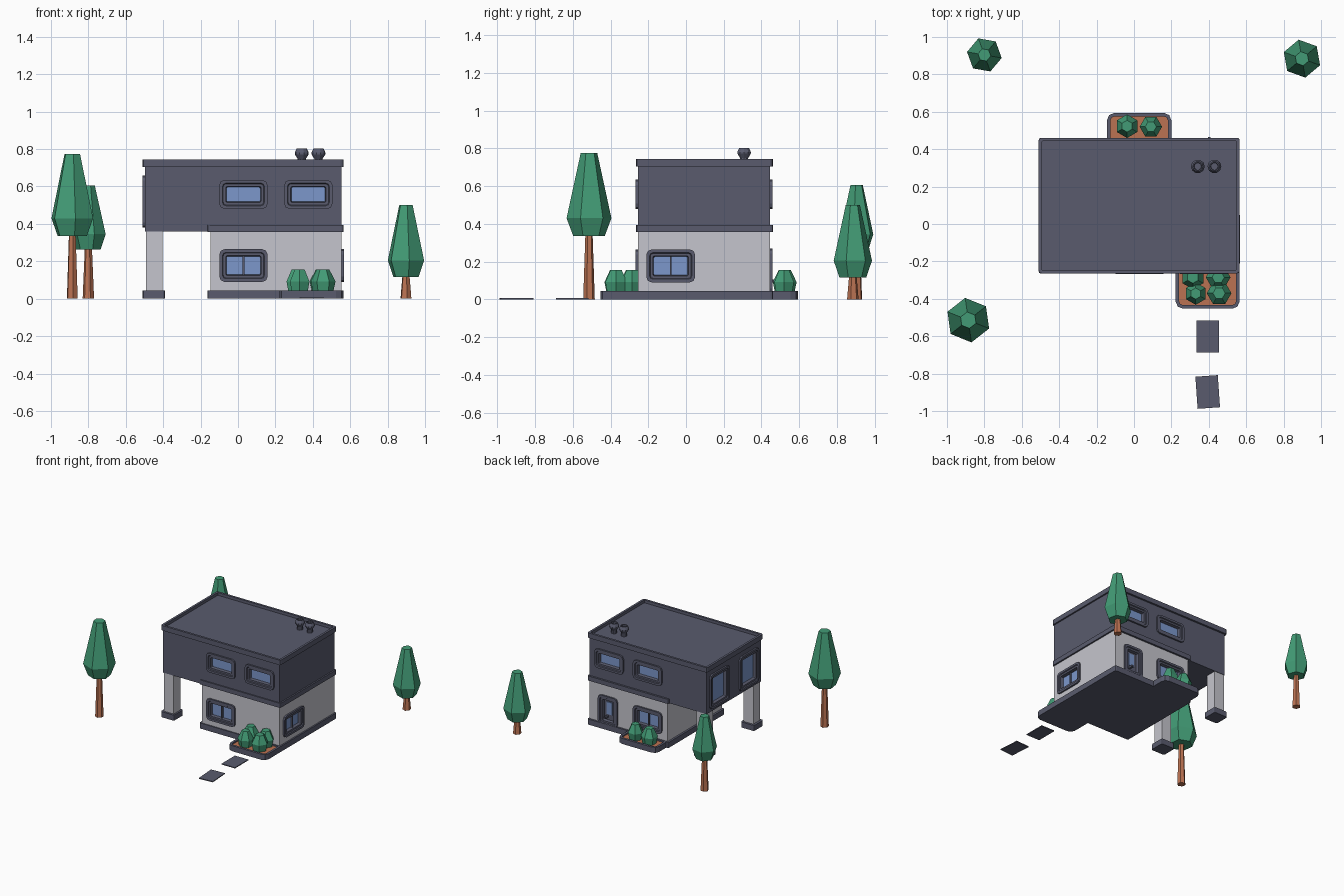
import bpy, bmesh, math
from mathutils import Vector

if "Cube" in bpy.data.objects:
    bpy.data.objects.remove(bpy.data.objects["Cube"])


def material(name, rgb):
    m = bpy.data.materials.new(name)
    m.diffuse_color = (*rgb, 1)
    m.use_nodes = True
    m.node_tree.nodes["Principled BSDF"].inputs["Base Color"].default_value = m.diffuse_color
    return m


SLATE = material("slate", (0.10, 0.105, 0.155))
WALL = material("pale wall", (0.56, 0.56, 0.61))
GLASS = material("blue glass", (0.20, 0.31, 0.60))
CLAY = material("terracotta", (0.50, 0.17, 0.085))
LEAF = material("leaf green", (0.055, 0.33, 0.18))


def finish(name, bm, mats):
    bmesh.ops.recalc_face_normals(bm, faces=bm.faces)
    me = bpy.data.meshes.new(name)
    bm.to_mesh(me)
    bm.free()
    for m in mats:
        me.materials.append(m)
    ob = bpy.data.objects.new(name, me)
    bpy.context.collection.objects.link(ob)
    return ob


def add_box(bm, x, y, z):
    vs = [bm.verts.new((a, b, c)) for a in x for b in y for c in z]
    for f in ((0, 1, 3, 2), (4, 6, 7, 5), (0, 4, 5, 1), (2, 3, 7, 6), (0, 2, 6, 4), (1, 5, 7, 3)):
        bm.faces.new([vs[i] for i in f])


def box(name, x, y, z, mat):
    bm = bmesh.new()
    add_box(bm, x, y, z)
    return finish(name, bm, [mat])


def loft(name, rings, mats):
    """Skin a stack of point rings; the last cap takes the last material."""
    bm = bmesh.new()
    rows = [[bm.verts.new(p) for p in r] for r in rings]
    n = len(rows[0])
    for a, b in zip(rows, rows[1:]):
        for i in range(n):
            j = (i + 1) % n
            bm.faces.new((a[i], a[j], b[j], b[i]))
    bm.faces.new(rows[0])
    bm.faces.new(rows[-1]).material_index = len(mats) - 1
    return finish(name, bm, mats)


def rounded(w, h, r, seg=2):
    """Rounded rectangle outline centred on the origin."""
    pts = []
    for k, (sx, sy) in enumerate(((1, 1), (-1, 1), (-1, -1), (1, -1))):
        for i in range(seg + 1):
            a = math.pi / 2 * (k + i / seg)
            pts.append((sx * (w / 2 - r) + r * math.cos(a), sy * (h / 2 - r) + r * math.sin(a)))
    return pts


def tray(name, x, y, steps, r, mats):
    """Horizontal slab or tray from (inset, height) steps."""
    cx, cy = sum(x) / 2, sum(y) / 2
    rings = []
    for inset, z in steps:
        o = rounded(x[1] - x[0] - 2 * inset, y[1] - y[0] - 2 * inset, max(r - inset, 0.004))
        rings.append([(cx + u, cy + v, z) for u, v in o])
    return loft(name, rings, mats)


def lathe(name, x, y, profile, n, rot, mat):
    rings = [[(x + r * math.cos(rot + i * math.tau / n), y + r * math.sin(rot + i * math.tau / n), z)
              for i in range(n)] for r, z in profile]
    return loft(name, rings, [mat])


# House body
X0, X1, Y0, Y1 = -0.497, 0.553, -0.255, 0.446
lower = box("ground_floor", (-0.147, X1), (Y0, Y1), (0.04, 0.37), WALL)
upper = box("upper_floor", (X0, X1), (Y0, Y1), (0.36, 0.72), SLATE)
BY = (-0.264, 0.461)
tray("base_slab", (-0.163, 0.565), BY, [(0, 0), (0, 0.045)], 0.012, [SLATE])
tray("floor_band", (-0.163, 0.565), BY, [(0, 0.358), (0, 0.395)], 0.012, [SLATE])
tray("roof_parapet", (-0.51, 0.565), BY,
     [(0, 0.705), (0, 0.745), (0.018, 0.745), (0.018, 0.722)], 0.016, [SLATE])

# Columns under the overhang
for label, y in (("front", -0.205), ("back", 0.40)):
    box(label + "_column", (-0.491, -0.404), (y - 0.043, y + 0.043), (0.04, 0.37), WALL)
    tray(label + "_column_foot", (-0.51, -0.39), (y - 0.06, y + 0.06), [(0, 0), (0, 0.045)], 0.012, [SLATE])

# Windows and door: wall sides given as (origin, sideways axis, outward normal)
SIDES = {
    "front": (Vector((0, Y0, 0)), Vector((1, 0, 0)), Vector((0, -1, 0))),
    "back": (Vector((0, Y1, 0)), Vector((1, 0, 0)), Vector((0, 1, 0))),
    "right": (Vector((X1, 0, 0)), Vector((0, 1, 0)), Vector((1, 0, 0))),
    "left": (Vector((X0, 0, 0)), Vector((0, 1, 0)), Vector((-1, 0, 0))),
}
UP = Vector((0, 0, 1))
cutters = {"lower": bmesh.new(), "upper": bmesh.new()}


def slab_on(bm, side, u, v, d):
    o, a, n = SIDES[side]
    p, q = o + a * u[0] + UP * v[0] + n * d[0], o + a * u[1] + UP * v[1] + n * d[1]
    add_box(bm, (p.x, q.x), (p.y, q.y), (p.z, q.z))


def plate(name, side, u, v, d, mat):
    bm = bmesh.new()
    slab_on(bm, side, u, v, d)
    finish(name, bm, [mat])


def window(name, floor, side, u, v, panes=1, pane_mat=GLASS):
    o, a, n = SIDES[side]
    c = o + a * (sum(u) / 2) + UP * (sum(v) / 2)
    steps = ((0.014, -0.03), (0.014, -0.002), (0, -0.002), (0, 0.013), (0.017, 0.013), (0.021, 0.006),
             (0.035, 0.006), (0.039, -0.018))
    rings = []
    for inset, d in steps:
        out = rounded(u[1] - u[0] - 2 * inset, v[1] - v[0] - 2 * inset, max(0.028 - inset * 0.6, 0.006))
        rings.append([c + a * s + UP * t + n * d for s, t in out])
    loft(name, rings, [SLATE, pane_mat])
    slab_on(cutters[floor], side, (u[0] + 0.012, u[1] - 0.012), (v[0] + 0.012, v[1] - 0.012), (-0.04, 0.03))
    if panes == 2:
        m = sum(u) / 2
        plate(name + "_mullion", side, (m - 0.005, m + 0.005), (v[0] + 0.037, v[1] - 0.037), (-0.02, -0.004), SLATE)


for side in ("front", "back"):
    window(side + "_upper_window_a", "upper", side, (-0.10, 0.158), (0.48, 0.635))
    window(side + "_upper_window_b", "upper", side, (0.247, 0.505), (0.48, 0.635))
    window(side + "_lower_window", "lower", side, (-0.10, 0.158), (0.09, 0.265), 2)
window("right_lower_window", "lower", "right", (-0.21, 0.048), (0.09, 0.265), 2)
window("left_window_a", "upper", "left", (-0.215, 0.03), (0.38, 0.66))
window("left_window_b", "upper", "left", (0.165, 0.41), (0.38, 0.66))
window("door", "lower", "back", (0.30, 0.472), (0.03, 0.27), 1, SLATE)
plate("door_glass", "back", (0.362, 0.41), (0.115, 0.215), (-0.02, -0.012), GLASS)
plate("door_handle", "back", (0.395, 0.41), (0.09, 0.105), (-0.02, 0.02), SLATE)

# Cut the wall openings behind the frames
for key, wall in (("lower", lower), ("upper", upper)):
    cutter = finish(key + "_opening_cutter", cutters[key], [])
    cutter.hide_render = True
    cutter.display_type = 'WIRE'
    mod = wall.modifiers.new("openings", 'BOOLEAN')
    mod.operation = 'DIFFERENCE'
    mod.object = cutter

# Roof vents
for i, x in enumerate((0.341, 0.43)):
    lathe(f"roof_vent_{i + 1}", x, 0.308,
          [(0.022, 0.715), (0.022, 0.748), (0.037, 0.772), (0.037, 0.782), (0.027, 0.803),
           (0.021, 0.803), (0.019, 0.785)], 10, 0, SLATE)

# Planters with bushes
RIM = [(0, 0), (0, 0.045), (0.019, 0.045), (0.019, 0.034)]
tray("front_planter", (0.222, 0.565), (-0.453, -0.20), RIM, 0.04, [SLATE, CLAY])
tray("back_planter", (-0.145, 0.20), (0.40, 0.594), RIM, 0.04, [SLATE, CLAY])
bushes = ((0.33, -0.372, 0.06), (0.455, -0.37, 0.066), (0.315, -0.285, 0.064),
          (0.45, -0.285, 0.066), (-0.037, 0.523, 0.063), (0.09, 0.52, 0.06))
for i, (x, y, r) in enumerate(bushes):
    lathe(f"bush_{i + 1}", x, y, [(r * 0.8, 0.03), (r, 0.092), (r * 0.5, 0.157)], 6,
          math.radians(30 if i % 2 == 0 else 0), LEAF)

# Trees: x, y, crown base, crown widest, crown top, radius, turn
trees = ((-0.886, -0.514, 0.335, 0.43, 0.775, 0.12, 38),
         (-0.80, 0.904, 0.262, 0.345, 0.605, 0.094, 50),
         (0.898, 0.884, 0.117, 0.205, 0.50, 0.103, 40))
for i, (x, y, z0, z1, z2, r, turn) in enumerate(trees):
    t = math.radians(turn)
    lathe(f"tree_{i + 1}_trunk", x, y, [(0.031, 0), (0.019, z0 + 0.02)], 6, t, CLAY)
    lathe(f"tree_{i + 1}_crown", x, y, [(r * 0.7, z0), (r, z1), (r * 0.37, z2)], 6, t, LEAF)

# Stepping stones
for i, (y, turn) in enumerate(((-0.602, 0), (-0.898, 4))):
    stone = box(f"stepping_stone_{i + 1}", (-0.06, 0.06), (-0.086, 0.086), (0, 0.007), SLATE)
    stone.location = (0.394, y, 0)
    stone.rotation_euler.z = math.radians(turn)
